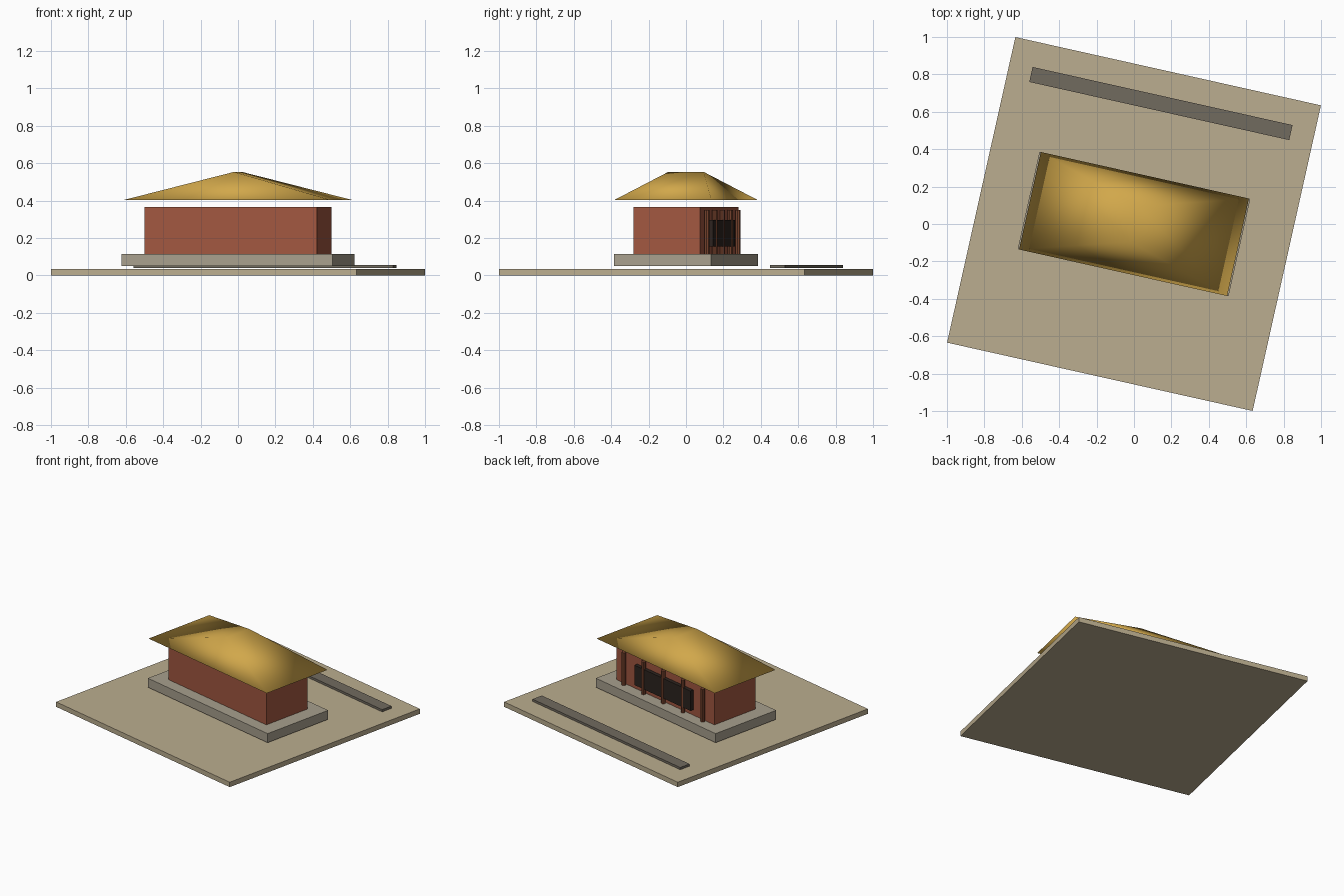
import bpy, bmesh, math
from mathutils import Matrix

if "Cube" in bpy.data.objects:
    bpy.data.objects.remove(bpy.data.objects["Cube"])

# The whole model is turned about z
TURN = Matrix.Rotation(math.radians(-12.6), 4, 'Z')


def material(name, rgb):
    m = bpy.data.materials.new(name)
    m.diffuse_color = (*[(c / 255) ** 2.2 for c in rgb], 1)
    m.use_nodes = True
    m.node_tree.nodes["Principled BSDF"].inputs["Base Color"].default_value = m.diffuse_color
    return m


EARTH = material("earth", (186, 172, 142))
STONE = material("stone", (166, 158, 140))
PAVING = material("paving", (112, 106, 95))
CLAY = material("red_wall", (160, 88, 66))
TIMBER = material("timber", (120, 70, 50))
DARK = material("dark_panel", (48, 40, 36))
GOLD = material("gold_roof", (208, 166, 76))


def finish(name, bm, mat):
    bmesh.ops.recalc_face_normals(bm, faces=bm.faces)
    bm.transform(TURN)
    me = bpy.data.meshes.new(name)
    bm.to_mesh(me)
    bm.free()
    me.materials.append(mat)
    ob = bpy.data.objects.new(name, me)
    bpy.context.collection.objects.link(ob)
    return ob


def box(name, u, v, z0, z1, size_u, size_v, mat):
    bm = bmesh.new()
    bmesh.ops.create_cube(bm, size=1, matrix=Matrix.Translation((u, v, (z0 + z1) / 2))
                          @ Matrix.Diagonal((size_u, size_v, z1 - z0, 1)))
    return finish(name, bm, mat)


def post(name, u, v, z0, z1, r, mat):
    bm = bmesh.new()
    bmesh.ops.create_cone(bm, cap_ends=True, segments=8, radius1=r, radius2=r, depth=z1 - z0,
                          matrix=Matrix.Translation((u, v, (z0 + z1) / 2)))
    return finish(name, bm, mat)


# Ground, path, base and hall
box("ground", 0, 0, 0, 0.035, 1.674, 1.674, EARTH)
box("path", 0, 0.66, 0.039, 0.055, 1.424, 0.082, PAVING)
box("plinth", 0, 0, 0.05, 0.115, 1.155, 0.533, STONE)
box("walls", 0, 0, 0.115, 0.366, 0.945, 0.364, CLAY)

# Lattice panel and colonnade on the back
box("door_panel", 0, 0.19, 0.154, 0.296, 0.54, 0.036, DARK)
for i in range(5):
    post(f"column_{i + 1}", -0.38 + 0.19 * i, 0.2, 0.115, 0.35, 0.0145, TIMBER)

# Hip roof with a short ridge across the hall, smooth shaded
bm = bmesh.new()
a, b, c, d = [bm.verts.new((u, v, 0.402)) for u, v in
              ((-0.57, -0.267), (0.57, -0.267), (0.57, 0.267), (-0.57, 0.267))]
r0, r1 = [bm.verts.new((0, v, 0.553)) for v in (-0.097, 0.097)]
for f in ((a, b, r0), (b, c, r1, r0), (c, d, r1), (d, a, r0, r1), (a, c, b), (a, d, c)):
    bm.faces.new(f).smooth = True
finish("roof", bm, GOLD)
